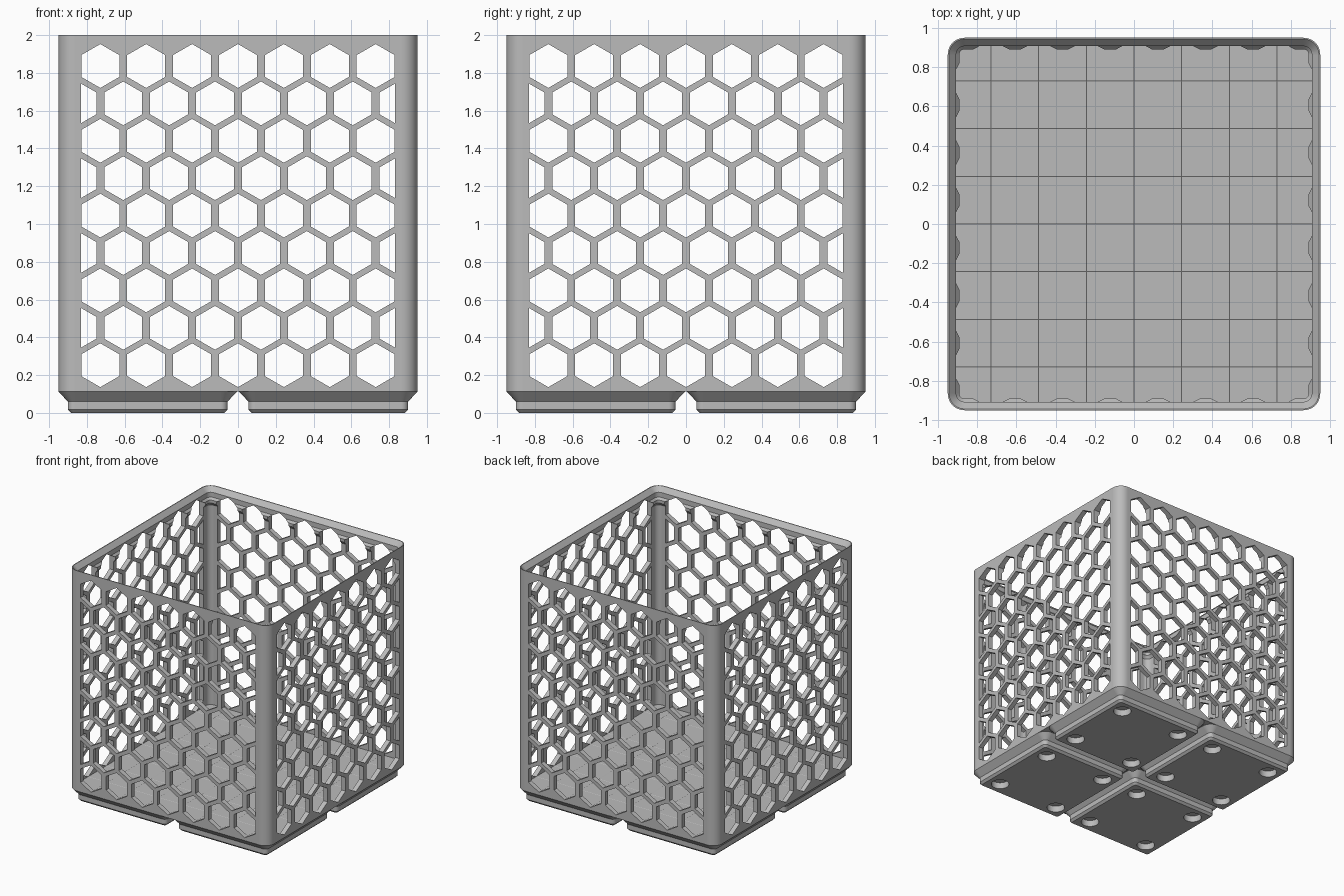
import bpy, bmesh, math
from mathutils import Matrix

if "Cube" in bpy.data.objects:
    bpy.data.objects.remove(bpy.data.objects["Cube"])

mat = bpy.data.materials.new("plain grey")
mat.use_nodes = True
GREY = (0.5, 0.5, 0.5, 1)
mat.diffuse_color = GREY
mat.node_tree.nodes["Principled BSDF"].inputs["Base Color"].default_value = GREY

HALF, CORNER = 0.95, 0.085      # bin half width and corner radius
BASE_Z, FLOOR_Z = 0.112, 0.138
CELL = 0.478                    # distance of foot centres from the axes


def make_object(name, bm):
    bmesh.ops.recalc_face_normals(bm, faces=bm.faces[:])
    mesh = bpy.data.meshes.new(name)
    bm.to_mesh(mesh)
    bm.free()
    ob = bpy.data.objects.new(name, mesh)
    bpy.context.collection.objects.link(ob)
    mesh.materials.append(mat)
    return ob


def rounded_square(bm, half, radius, z, steps=10):
    verts = []
    for q in range(4):
        cx = (half - radius) * (1 if q in (0, 3) else -1)
        cy = (half - radius) * (1 if q < 2 else -1)
        for i in range(steps + 1):
            a = math.pi / 2 * (q + i / steps)
            verts.append(bm.verts.new((cx + radius * math.cos(a), cy + radius * math.sin(a), z)))
    return verts


def loft(name, profile, outer_half):
    """Stack rounded squares given as (half width, z), capped at both ends."""
    bm = bmesh.new()
    rings = [rounded_square(bm, h, CORNER - (outer_half - h), z) for h, z in profile]
    for a, b in zip(rings, rings[1:]):
        for i in range(len(a)):
            j = (i + 1) % len(a)
            bm.faces.new((a[i], a[j], b[j], b[i]))
    bm.faces.new(rings[0])
    bm.faces.new(rings[-1])
    return make_object(name, bm)


def cut(ob, cutters):
    for c in cutters:
        c.hide_render = True
        m = ob.modifiers.new("cut", 'BOOLEAN')
        m.operation, m.solver, m.object = 'DIFFERENCE', 'EXACT', c
    bpy.context.view_layer.update()
    dg = bpy.context.evaluated_depsgraph_get()
    mesh = bpy.data.meshes.new_from_object(ob.evaluated_get(dg))
    ob.modifiers.clear()
    ob.data = mesh
    for c in cutters:
        bpy.data.objects.remove(c)


def shade(ob):
    bpy.ops.object.select_all(action='DESELECT')
    ob.select_set(True)
    bpy.context.view_layer.objects.active = ob
    bpy.ops.object.shade_smooth_by_angle(angle=math.radians(30))
    # keep the straight sides flat, only the corners are round
    for p in ob.data.polygons:
        if min(abs(p.normal.x), abs(p.normal.y)) < 0.01:
            p.use_smooth = False


# Honeycomb cutter: hexagonal rods running right through the bin
def honeycomb(name, turn):
    R, PITCH, ROW, LIMIT = 0.116, 0.243, 0.198, 0.83
    flat = R * math.sqrt(3) / 2
    bm = bmesh.new()
    for row in range(9):
        zc = 0.2525 + row * ROW
        for col in range(-4, 5):
            xc = (col + 0.5 * (row % 2)) * PITCH
            lo, hi = max(xc - flat, -LIMIT), min(xc + flat, LIMIT)
            if hi - lo < 0.02:
                continue
            xs = [lo] + ([xc] if lo < xc < hi else []) + [hi]
            top = [(x, zc + R - abs(x - xc) / math.sqrt(3)) for x in xs]
            low = [(x, 2 * zc - z) for x, z in reversed(top)]
            face = bm.faces.new([bm.verts.new((x, -1.2, z)) for x, z in top + low])
            ext = bmesh.ops.extrude_face_region(bm, geom=[face], use_keep_orig=True)
            moved = [g for g in ext["geom"] if isinstance(g, bmesh.types.BMVert)]
            bmesh.ops.translate(bm, verts=moved, vec=(0, 2.4, 0))
    bmesh.ops.rotate(bm, verts=bm.verts[:], matrix=Matrix.Rotation(turn, 3, 'Z'))
    return make_object(name, bm)


# Bin shell: outside wall, stacking lip, inside wall, floor
bin_shell = loft("bin_shell", [
    (HALF, BASE_Z), (HALF, 2.0), (0.943, 2.0), (0.907, 1.96), (0.907, 1.918),
    (0.891, 1.9), (0.891, 1.875), (0.91, 1.85), (0.91, FLOOR_Z)], HALF)
cut(bin_shell, [honeycomb("cutter_front", 0), honeycomb("cutter_side", math.pi / 2)])
shade(bin_shell)

# Four stepped feet, each with four round magnet recesses
FOOT = 0.472
for sx, side in ((1, "left"), (-1, "right")):
    for sy, end in ((-1, "front"), (1, "back")):
        foot = loft(f"{end}_{side}_foot",
                    [(0.405, 0), (0.423, 0.018), (0.423, 0.06), (FOOT, BASE_Z)], FOOT)
        bm = bmesh.new()
        for mx in (-1, 1):
            for my in (-1, 1):
                bmesh.ops.create_cone(bm, cap_ends=True, segments=32, radius1=0.072,
                                      radius2=0.072, depth=0.11,
                                      matrix=Matrix.Translation((mx * 0.296, my * 0.296, 0)))
        cut(foot, [make_object("magnet_cutter", bm)])
        foot.location = (sx * CELL, sy * CELL, 0)
        shade(foot)
